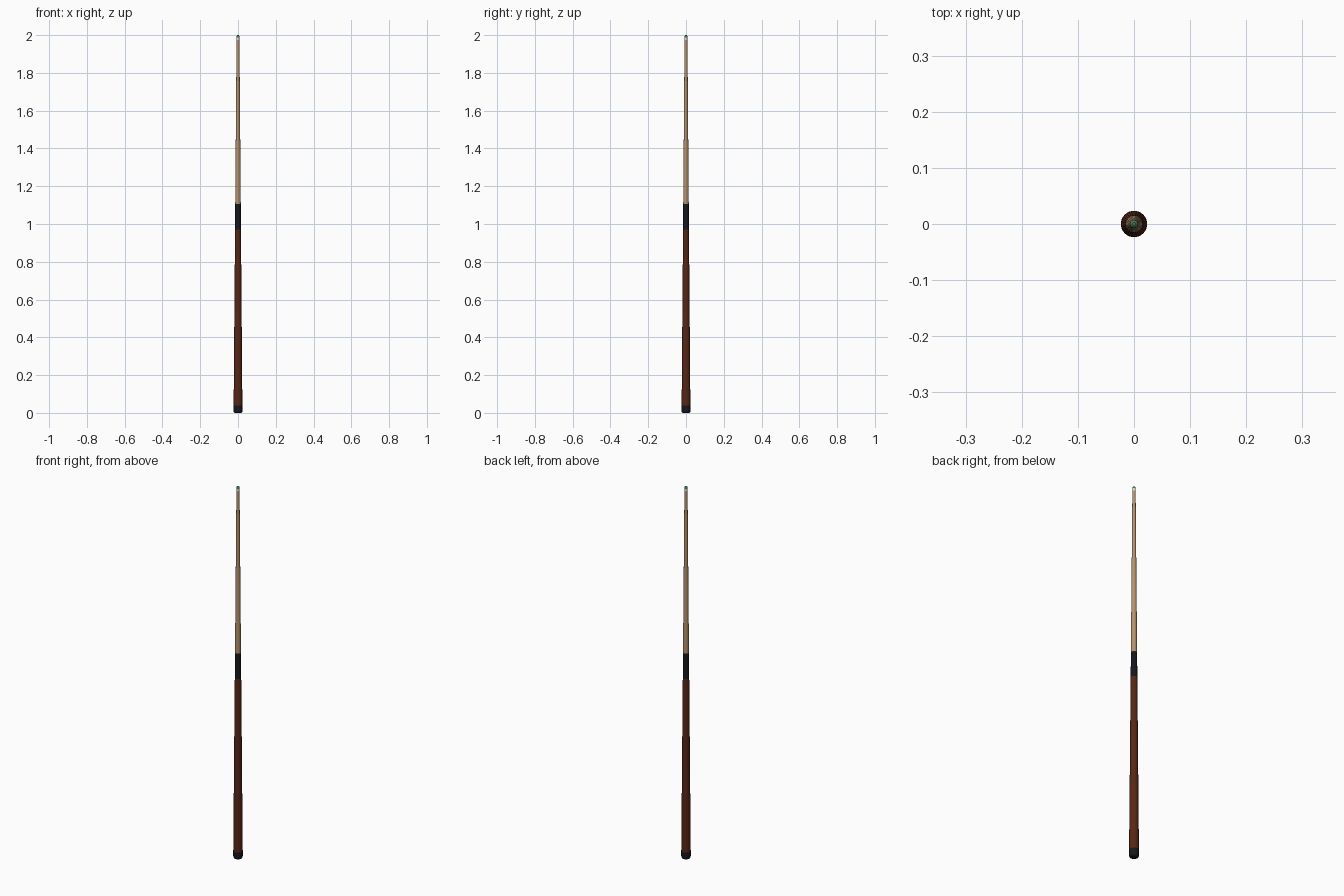
import bpy, bmesh, math

if "Cube" in bpy.data.objects:
    bpy.data.objects.remove(bpy.data.objects["Cube"])

SIDES = 32


def material(name, rgb):
    m = bpy.data.materials.new(name)
    m.diffuse_color = (*rgb, 1)
    m.use_nodes = True
    m.node_tree.nodes["Principled BSDF"].inputs["Base Color"].default_value = m.diffuse_color
    return m


maple = material("maple", (0.47, 0.29, 0.15))
mahogany = material("mahogany", (0.095, 0.02, 0.008))
black = material("black", (0.008, 0.009, 0.011))
ivory = material("ivory", (0.75, 0.72, 0.65))
chalk = material("chalk_green", (0.08, 0.2, 0.09))


def radius(z):
    """Straight taper of the stick from butt to tip."""
    return 0.0235 + (0.0075 - 0.0235) * z / 2


def turned(name, profile, mat):
    """Closed lathe-turned part from (radius, height) points."""
    bm = bmesh.new()
    rings = []
    for r, z in profile:
        rings.append([bm.verts.new((r * math.cos(2 * math.pi * i / SIDES),
                                    r * math.sin(2 * math.pi * i / SIDES), z))
                      for i in range(SIDES)])
    for a, b in zip(rings, rings[1:]):
        for i in range(SIDES):
            j = (i + 1) % SIDES
            bm.faces.new((a[i], a[j], b[j], b[i]))
    bm.faces.new(rings[0][::-1])
    bm.faces.new(rings[-1])
    mesh = bpy.data.meshes.new(name)
    bm.to_mesh(mesh)
    bm.free()
    mesh.materials.append(mat)
    ob = bpy.data.objects.new(name, mesh)
    bpy.context.collection.objects.link(ob)
    bpy.context.view_layer.objects.active = ob
    ob.select_set(True)
    bpy.ops.object.shade_smooth_by_angle(angle=math.radians(35))
    ob.select_set(False)


def section(name, z0, z1, mat):
    turned(name, [(radius(z0), z0), (radius(z1), z1)], mat)


# Rubber bumper with rounded bottom edge
turned("bumper", [(0.0165, 0), (0.020, 0.002), (0.0225, 0.006),
                  (0.0235, 0.012), (radius(0.04), 0.04)], black)
# Butt, joint collar and shaft
section("butt", 0.04, 0.97, mahogany)
section("joint_collar", 0.97, 1.105, black)
section("shaft", 1.105, 1.975, maple)
# Ferrule and domed tip
section("ferrule", 1.975, 1.988, ivory)
turned("tip", [(0.0075, 1.988), (0.0073, 1.994), (0.0058, 1.998),
               (0.003, 2.0)], chalk)
